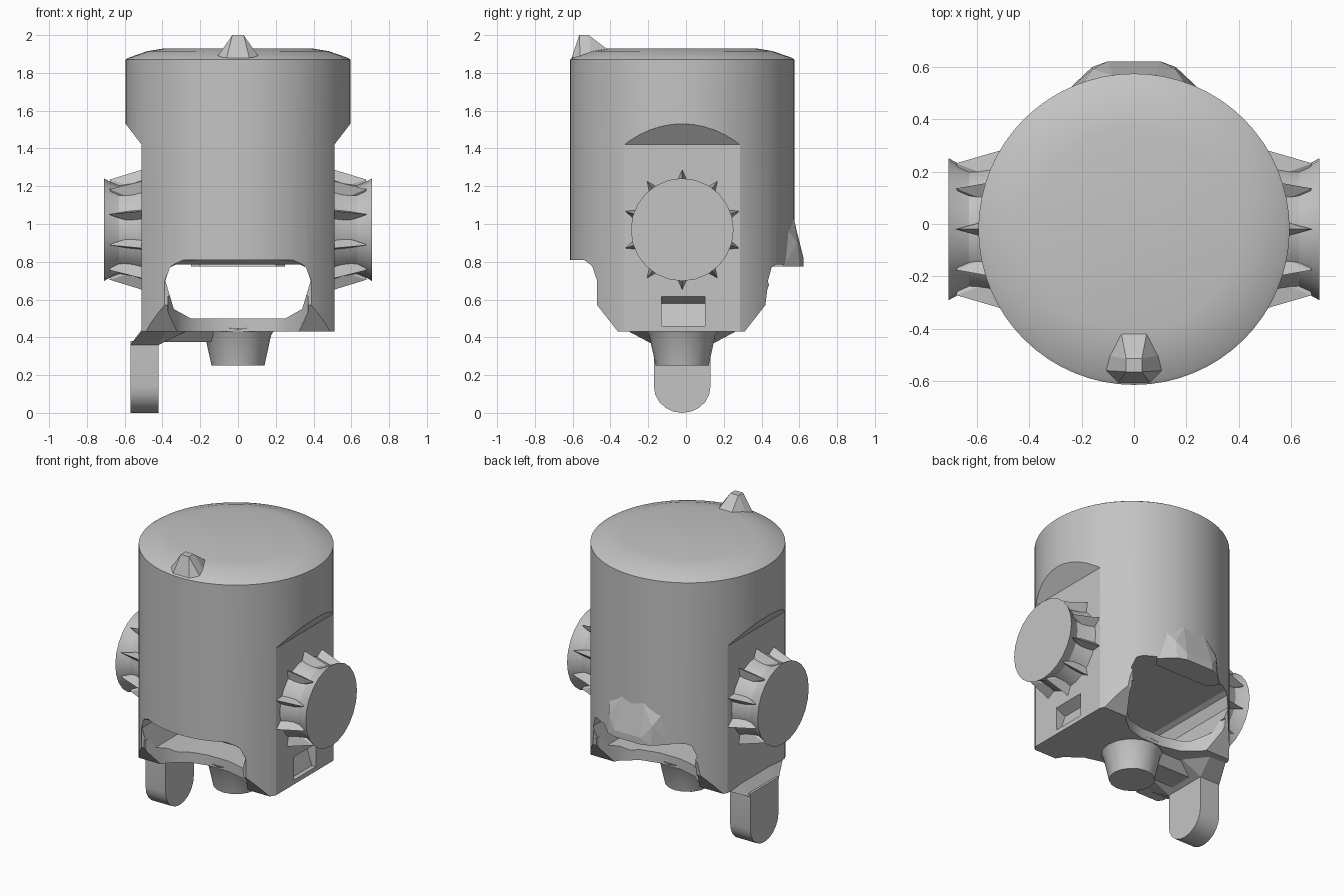
import bpy, bmesh, math
from mathutils import Vector

cube = bpy.data.objects.get("Cube")
if cube:
    bpy.data.objects.remove(cube, do_unlink=True)

grey = bpy.data.materials.new("plain_grey")
grey.use_nodes = True
COLOUR = (0.55, 0.55, 0.55, 1)
grey.diffuse_color = COLOUR
grey.node_tree.nodes["Principled BSDF"].inputs["Base Color"].default_value = COLOUR
CY = -0.02  # body axis in y


def finish(name, bm):
    bmesh.ops.recalc_face_normals(bm, faces=bm.faces)
    mesh = bpy.data.meshes.new(name)
    bm.to_mesh(mesh)
    bm.free()
    mesh.materials.append(grey)
    obj = bpy.data.objects.new(name, mesh)
    bpy.context.collection.objects.link(obj)
    return obj


def smooth(obj, degrees=30):
    bpy.ops.object.select_all(action="DESELECT")
    obj.select_set(True)
    bpy.context.view_layer.objects.active = obj
    bpy.ops.object.shade_smooth_by_angle(angle=math.radians(degrees))


def prism(name, axis, points, low, high):
    """Extrude a 2D outline along one axis."""
    place = {"x": lambda a, b, t: (t, a, b),
             "y": lambda a, b, t: (a, t, b),
             "z": lambda a, b, t: (a, b, t)}[axis]
    bm = bmesh.new()
    face = bm.faces.new([bm.verts.new(place(a, b, low)) for a, b in points])
    new = bmesh.ops.extrude_face_region(bm, geom=[face])["geom"]
    shift = Vector(place(0, 0, high - low))
    bmesh.ops.translate(bm, vec=shift, verts=[v for v in new if isinstance(v, bmesh.types.BMVert)])
    return finish(name, bm)


def hull(name, points):
    bm = bmesh.new()
    for p in points:
        bm.verts.new(p)
    bmesh.ops.convex_hull(bm, input=bm.verts[:])
    bmesh.ops.dissolve_limit(bm, angle_limit=0.02, verts=bm.verts[:], edges=bm.edges[:])
    return finish(name, bm)


def lathe(name, profile, sides, place):
    """Spin (radius, height) pairs, closing both ends with flat caps."""
    bm = bmesh.new()
    rings = []
    for r, h in profile:
        angles = [math.tau * i / sides for i in range(sides)]
        rings.append([bm.verts.new(place(r * math.cos(a), r * math.sin(a), h)) for a in angles])
    for lower, upper in zip(rings, rings[1:]):
        for i in range(sides):
            j = (i + 1) % sides
            bm.faces.new((lower[i], lower[j], upper[j], upper[i]))
    bm.faces.new(rings[0])
    bm.faces.new(rings[-1])
    return finish(name, bm)


def rect(x0, x1, y0, y1, z):
    return [(x, y, z) for x in (x0, x1) for y in (y0, y1)]


# Main can with a shallow domed lid
body = lathe("can_body", [(0.595, 0.43), (0.595, 1.87), (0.58, 1.88), (0.48, 1.915),
                          (0.39, 1.93)], 64, lambda a, b, h: (a, b + CY, h))
cutters = []

# Side flats with a sloping step, and a small latch notch in each
for s in (1, -1):
    cutters.append(prism("flat_cutter", "y", [(s * x, z) for x, z in (
        (0.51, 0.3), (0.51, 1.42), (0.61, 1.55), (0.8, 1.55), (0.8, 0.3))], -0.8, 0.8))
cutters.append(prism("notch_cutter", "y", [(0.6, 0.46), (0.48, 0.46), (0.44, 0.58), (0.52, 0.62),
                                           (0.6, 0.62)], -0.13, 0.1))

# Window through the lower body, front to back
cutters.append(prism("window_cutter", "y", [
    (-0.25, 0.5), (0.25, 0.5), (0.34, 0.55), (0.385, 0.7), (0.36, 0.77), (0.33, 0.785),
    (-0.33, 0.785), (-0.36, 0.77), (-0.385, 0.7), (-0.34, 0.55)], -0.9, 0.9))

# Scalloped front and back of the base bridge
for s in (1, -1):
    half = [(0.39, 0.8), (0.37, 0.42), (0.3, 0.3), (0.2, 0.22), (0.08, 0.19)]
    outline = half + [(-x, y) for x, y in reversed(half)]
    cutters.append(prism("scallop_cutter", "z", [(x, s * y + CY) for x, y in outline], 0.3, 0.62))

# Stepped lower edge, front and back
cutters.append(prism("front_step_cutter", "x", [
    (-0.8, 0.3), (-0.3, 0.35), (-0.36, 0.43), (-0.47, 0.57), (-0.47, 0.7), (-0.5, 0.78),
    (-0.54, 0.81), (-0.8, 0.81)], -0.8, 0.8))
cutters.append(prism("back_step_cutter", "x", [
    (0.8, 0.3), (0.25, 0.35), (0.31, 0.43), (0.42, 0.57), (0.43, 0.65), (0.46, 0.74),
    (0.5, 0.775), (0.8, 0.775)], -0.8, 0.8))

for cutter in cutters:
    mod = body.modifiers.new("cut", "BOOLEAN")
    mod.operation = "DIFFERENCE"
    mod.solver = "EXACT"
    mod.object = cutter
bpy.context.view_layer.update()
cut_mesh = bpy.data.meshes.new_from_object(
    body.evaluated_get(bpy.context.evaluated_depsgraph_get()))
body.modifiers.clear()
body.data = cut_mesh
for cutter in cutters:
    bpy.data.objects.remove(cutter, do_unlink=True)
smooth(body, 25)

# Side drums with pointed ribs running back to the wall
for s, side in ((1, "left"), (-1, "right")):
    def on_side(a, b, h):
        return (s * h, a + CY, b + 0.97)

    drum = lathe(side + "_drum", [(0.27, 0.49), (0.25, 0.55), (0.235, 0.63), (0.25, 0.67),
                                  (0.272, 0.71)], 24, on_side)
    smooth(drum)
    for k in range(10):
        angle = math.tau * (k + 0.5) / 10

        def polar(r, turn, h):
            return on_side(r * math.cos(angle + turn), r * math.sin(angle + turn), h)

        hull(f"{side}_drum_rib_{k + 1}", [
            polar(0.32, 0, 0.5), polar(0.265, 0, 0.68), polar(0.22, 0.2, 0.52),
            polar(0.22, -0.2, 0.52), polar(0.2, 0, 0.66)])

# Tapered boss under the bridge
boss = lathe("bottom_boss", [(0.14, 0.25), (0.175, 0.41), (0.2, 0.45)], 16,
             lambda a, b, h: (a, b + CY, h))
smooth(boss)

# Hanging tab with a rounded end, and the bracket that carries it
arc = [(CY + 0.15 * math.cos(a), 0.14 + 0.14 * math.sin(a))
       for a in [math.pi + math.pi * i / 10 for i in range(11)]]
tab = prism("hanging_tab", "x", [(CY + 0.15, 0.38), (CY - 0.15, 0.38)] + arc, -0.57, -0.42)
smooth(tab, 25)
hull("tab_bracket", rect(-0.57, -0.42, -0.17, 0.13, 0.36)
     + rect(-0.51, -0.26, -0.17, 0.13, 0.44) + rect(-0.5, -0.38, -0.32, 0.28, 0.44))
hull("bridge_rib", rect(-0.45, 0.0, -0.1, 0.06, 0.375) + rect(-0.45, 0.0, -0.16, 0.12, 0.44))

# Flared lip low on the back
lip = []
for half, y, z in ((0.25, 0.515, 0.775), (0.16, 0.6, 0.775), (0.1, 0.622, 0.775),
                   (0.1, 0.622, 0.82), (0.16, 0.59, 0.9), (0.2, 0.53, 0.98),
                   (0.08, 0.57, 1.03), (0.2, 0.45, 0.775)):
    lip += [(half, y, z), (-half, y, z)]
hull("back_lip", lip)

# Pointed nub at the front of the lid
hull("lid_nub", rect(-0.11, 0.11, -0.56, -0.5, 1.885) + rect(-0.06, 0.06, -0.605, -0.58, 1.88)
     + rect(-0.05, 0.05, -0.42, -0.41, 1.92) + rect(-0.03, 0.03, -0.565, -0.515, 2.0))
